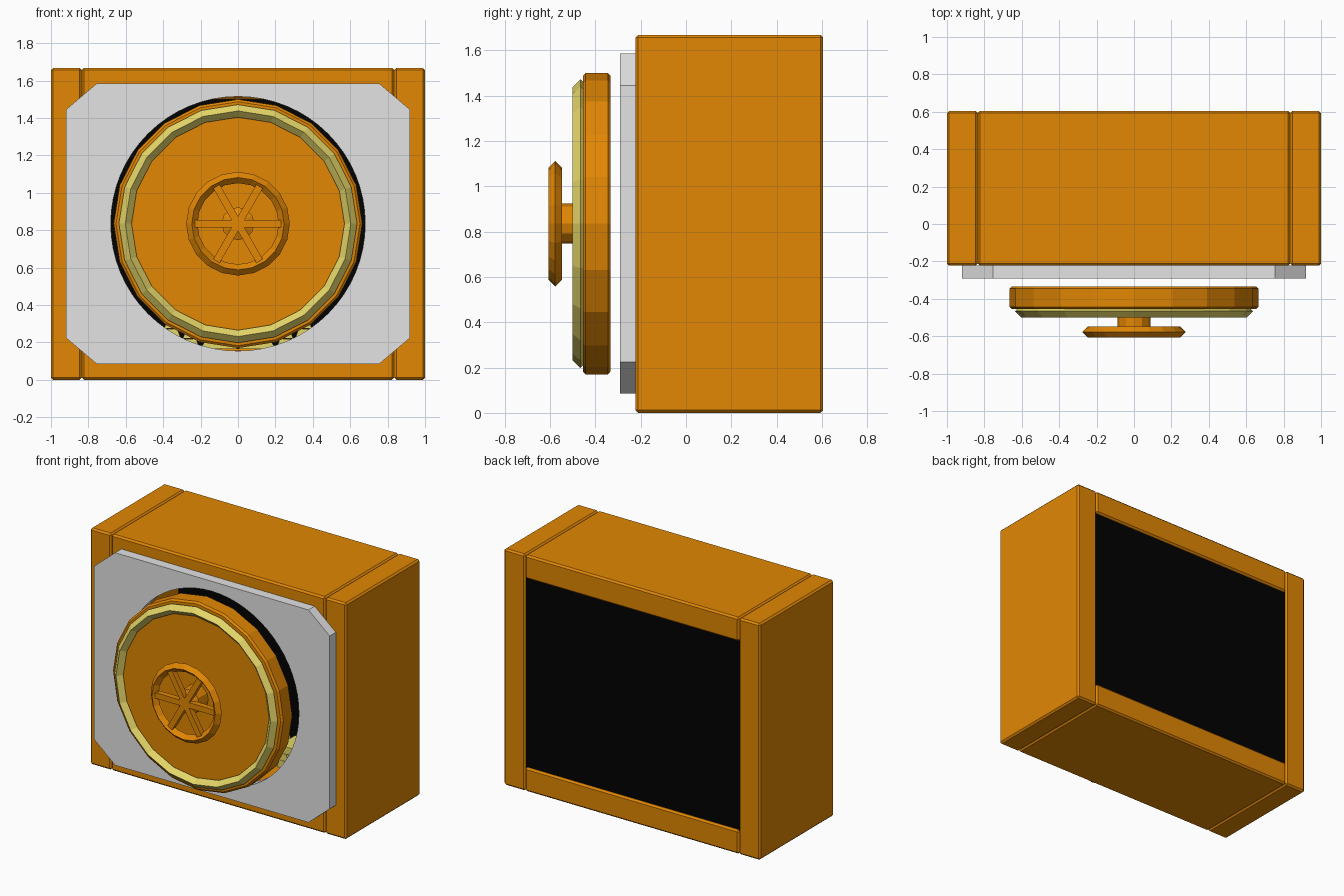
import bpy, bmesh, math
from mathutils import Matrix

if "Cube" in bpy.data.objects:
    bpy.data.objects.remove(bpy.data.objects["Cube"])

ZC = 0.835  # height of the door axis


def material(name, rgb):
    m = bpy.data.materials.new(name)
    m.diffuse_color = (*rgb, 1)
    m.use_nodes = True
    m.node_tree.nodes["Principled BSDF"].inputs["Base Color"].default_value = m.diffuse_color
    return m


ORANGE = material("orange_wood", (0.76, 0.242, 0.001))
GREY = material("grey_plate", (0.77, 0.77, 0.77))
GOLD = material("pale_gold", (0.79, 0.68, 0.14))
BLACK = material("black_panel", (0.0005, 0.0005, 0.0005))


def finish(bm, name, mat):
    bmesh.ops.recalc_face_normals(bm, faces=bm.faces)
    me = bpy.data.meshes.new(name)
    bm.to_mesh(me)
    bm.free()
    me.materials.append(mat)
    ob = bpy.data.objects.new(name, me)
    bpy.context.collection.objects.link(ob)
    return ob


def box(name, mat, x, y, z, bevel=0.0, taper=1.0):
    """Box from (min, max) ranges; taper narrows its top."""
    bm = bmesh.new()
    bmesh.ops.create_cube(bm, size=1)
    for v in bm.verts:
        k = taper if v.co.z > 0 else 1
        v.co = ((x[0] + x[1]) / 2 + v.co.x * k * (x[1] - x[0]),
                (y[0] + y[1]) / 2 + v.co.y * (y[1] - y[0]),
                (z[0] + z[1]) / 2 + v.co.z * (z[1] - z[0]))
    if bevel:
        bmesh.ops.bevel(bm, geom=bm.edges[:], offset=bevel, segments=1, affect='EDGES')
    return finish(bm, name, mat)


def revolve(name, mat, profile, seg=20, capped=True):
    """Turn (radius, y) points about the door axis."""
    bm = bmesh.new()
    rings = []
    for r, y in profile:
        rings.append([bm.verts.new((r * math.cos(a), y, ZC + r * math.sin(a)))
                      for a in (2 * math.pi * i / seg for i in range(seg))])
    n = len(rings)
    for k in range(n - 1 if capped else n):
        a, b = rings[k], rings[(k + 1) % n]
        for i in range(seg):
            j = (i + 1) % seg
            bm.faces.new((a[i], a[j], b[j], b[i]))
    if capped:
        bm.faces.new(rings[0])
        bm.faces.new(rings[-1])
    return finish(bm, name, mat)


def diamond_ring(name, mat, major, minor, y):
    pts = [(major + minor, y), (major, y - minor), (major - minor, y), (major, y + minor)]
    return revolve(name, mat, pts, capped=False)


# Cabinet planks
for s, side in ((-1, "left"), (1, "right")):
    box(side + "_plank", ORANGE, sorted((s * 0.835, s * 1.0)), (-0.223, 0.605), (0, 1.668), 0.012)
box("bottom_plank", ORANGE, (-0.835, 0.835), (-0.223, 0.605), (0, 0.168), 0.012)
box("top_plank", ORANGE, (-0.835, 0.835), (-0.223, 0.605), (1.5, 1.668), 0.012)

# Back panel, nearly flush with the planks
box("back_panel", BLACK, (-0.84, 0.84), (0.53, 0.59), (0.16, 1.508))

# Front plate: clipped rectangle with a round opening
cu = bpy.data.curves.new("front_plate", 'CURVE')
cu.dimensions = '2D'
cu.fill_mode = 'BOTH'
cu.extrude = 0.035
outer = [(0.92, 0.61), (0.755, 0.75), (-0.755, 0.75), (-0.92, 0.61),
         (-0.92, -0.61), (-0.755, -0.75), (0.755, -0.75), (0.92, -0.61)]
hole = [(0.68 * math.cos(2 * math.pi * i / 64), 0.68 * math.sin(2 * math.pi * i / 64))
        for i in range(64)]
for pts in (outer, hole):
    sp = cu.splines.new('POLY')
    sp.points.add(len(pts) - 1)
    for p, (px, pz) in zip(sp.points, pts):
        p.co = (px, pz, 0, 1)
    sp.use_cyclic_u = True
cu.materials.append(GREY)
plate = bpy.data.objects.new("front_plate", cu)
plate.location = (0, -0.257, ZC)
plate.rotation_euler = (math.pi / 2, 0, 0)
bpy.context.collection.objects.link(plate)
bpy.context.view_layer.objects.active = plate
plate.select_set(True)
bpy.ops.object.convert(target='MESH')
bpy.ops.object.shade_flat()

# Round door with gold trim
revolve("door", ORANGE, [(0.652, -0.333), (0.665, -0.345), (0.665, -0.443), (0.652, -0.455)])
diamond_ring("door_trim", GOLD, 0.603, 0.034, -0.466)

# Handwheel: hub, rim and three crossing spokes
revolve("wheel_hub", ORANGE, [(0.088, -0.45), (0.088, -0.555), (0.04, -0.575)], 12)
diamond_ring("wheel_rim", ORANGE, 0.247, 0.03, -0.577)
for i in range(3):
    ob = box("wheel_spoke", ORANGE, (-0.23, 0.23), (-0.597, -0.557), (-0.02, 0.02))
    ob.data.transform(Matrix.Translation((0, 0, ZC)) @ Matrix.Rotation(i * math.pi / 3, 4, 'Y'))

# Stacked gold bars inside
for layer in range(3):
    n = 6 - layer
    z = 0.168 + 0.053 * layer
    for i in range(n):
        x = (i - (n - 1) / 2) * 0.2
        box("gold_bar", GOLD, (x - 0.095, x + 0.095), (0.14, 0.32), (z, z + 0.051), taper=0.8)
